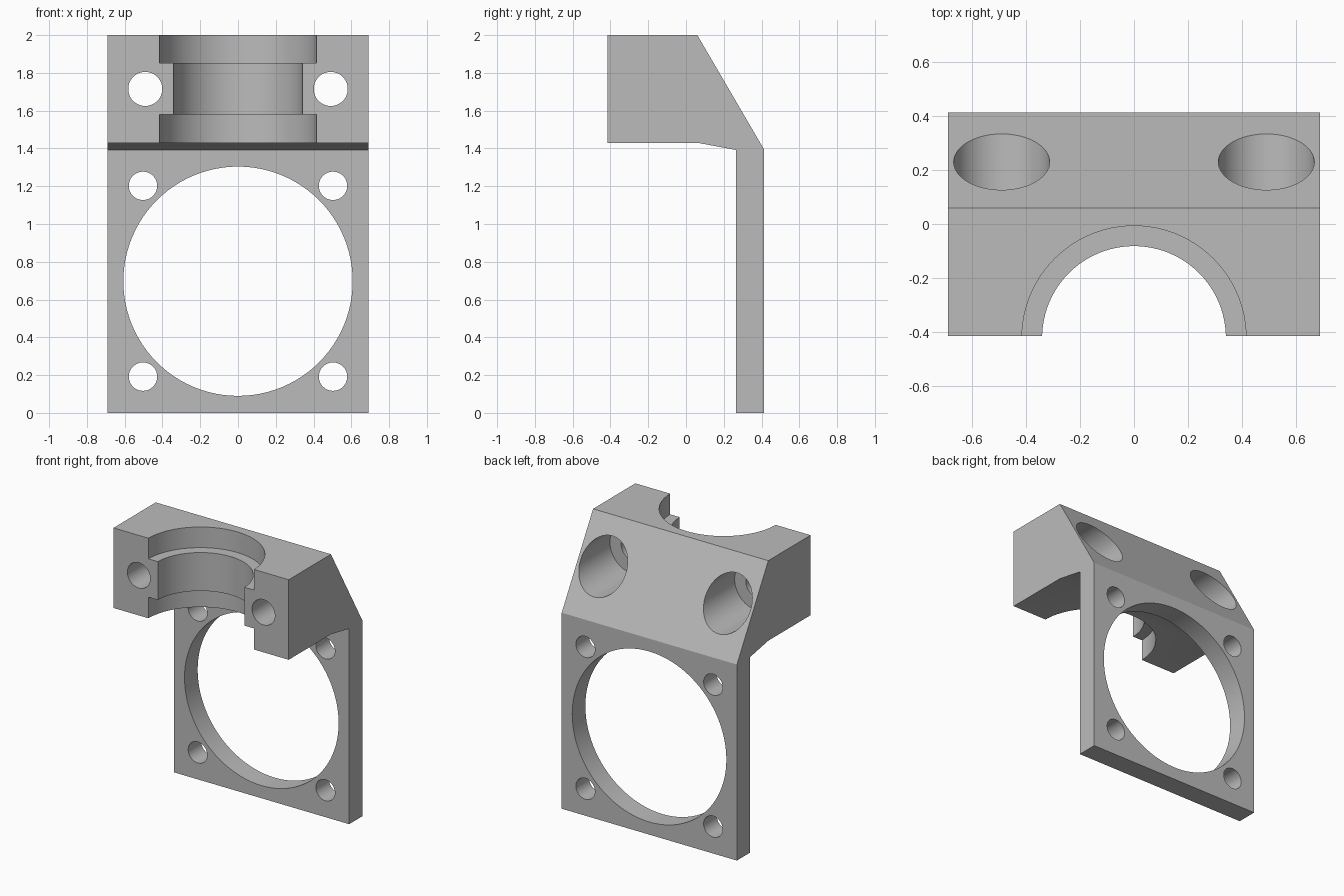
import bpy
import bmesh
from math import radians
from mathutils import Matrix

cube = bpy.data.objects.get("Cube")
if cube:
    bpy.data.objects.remove(cube)

HALF_W = 0.69

# Single grey material
grey = bpy.data.materials.new("light grey plastic")
grey.use_nodes = True
COLOUR = (0.5, 0.5, 0.5, 1)
grey.diffuse_color = COLOUR
grey.node_tree.nodes["Principled BSDF"].inputs["Base Color"].default_value = COLOUR


def new_object(name, bm):
    bmesh.ops.recalc_face_normals(bm, faces=bm.faces)
    mesh = bpy.data.meshes.new(name)
    bm.to_mesh(mesh)
    bm.free()
    obj = bpy.data.objects.new(name, mesh)
    bpy.context.collection.objects.link(obj)
    mesh.materials.append(grey)
    return obj


def add_cylinder(bm, axis, a, b, start, end, radius):
    """Cylinder along 'y' at x=a, z=b, or along 'z' at x=a, y=b."""
    mid = (start + end) / 2
    if axis == "y":
        place = Matrix.Translation((a, mid, b)) @ Matrix.Rotation(radians(90), 4, "X")
    else:
        place = Matrix.Translation((a, b, mid))
    bmesh.ops.create_cone(bm, cap_ends=True, segments=96, radius1=radius,
                          radius2=radius, depth=end - start, matrix=place)


def cut(target, name, cylinders):
    """Subtract a group of non-overlapping cylinders from the target."""
    bm = bmesh.new()
    for c in cylinders:
        add_cylinder(bm, *c)
    cutter = new_object(name, bm)
    cutter.hide_render = True
    mod = target.modifiers.new(name, "BOOLEAN")
    mod.operation = "DIFFERENCE"
    mod.solver = "EXACT"
    mod.object = cutter
    bpy.context.view_layer.objects.active = target
    bpy.ops.object.modifier_apply(modifier=mod.name)
    bpy.data.objects.remove(cutter)


# Bracket body: side profile (y, z) extruded across the width
profile = [(-0.415, 2), (0.06, 2), (0.413, 1.395), (0.413, 0), (0.265, 0),
           (0.265, 1.392), (0.06, 1.43), (-0.415, 1.43)]
bm = bmesh.new()
side = bm.faces.new([bm.verts.new((-HALF_W, y, z)) for y, z in profile])
grown = bmesh.ops.extrude_face_region(bm, geom=[side])["geom"]
bmesh.ops.translate(bm, vec=(2 * HALF_W, 0, 0),
                    verts=[v for v in grown if isinstance(v, bmesh.types.BMVert)])
bracket = new_object("mounting_bracket", bm)

# Large round opening and four corner screw holes in the plate
cut(bracket, "plate_holes",
    [("y", 0, 0.697, 0.2, 0.6, 0.607)]
    + [("y", sx * 0.503, z, 0.2, 0.6, 0.075) for sx in (-1, 1) for z in (0.192, 1.202)])

# Stepped half-round clamp seat: narrow waist between two wider rims
cut(bracket, "clamp_waist", [("z", 0, -0.423, 1.3, 2.2, 0.341)])
cut(bracket, "clamp_rims", [("z", 0, -0.423, 1.3, 1.58, 0.416),
                            ("z", 0, -0.423, 1.853, 2.2, 0.416)])

# Clamp bolt holes with deep counterbores opening on the slope
cut(bracket, "bolt_holes", [("y", s * 0.491, 1.715, -0.6, 0.5, 0.09) for s in (-1, 1)])
cut(bracket, "bolt_counterbores", [("y", s * 0.491, 1.708, -0.1, 0.6, 0.178) for s in (-1, 1)])

# Smooth bores, crisp edges
bpy.ops.object.select_all(action="DESELECT")
bracket.select_set(True)
bpy.context.view_layer.objects.active = bracket
bpy.ops.object.shade_smooth_by_angle(angle=radians(30))
